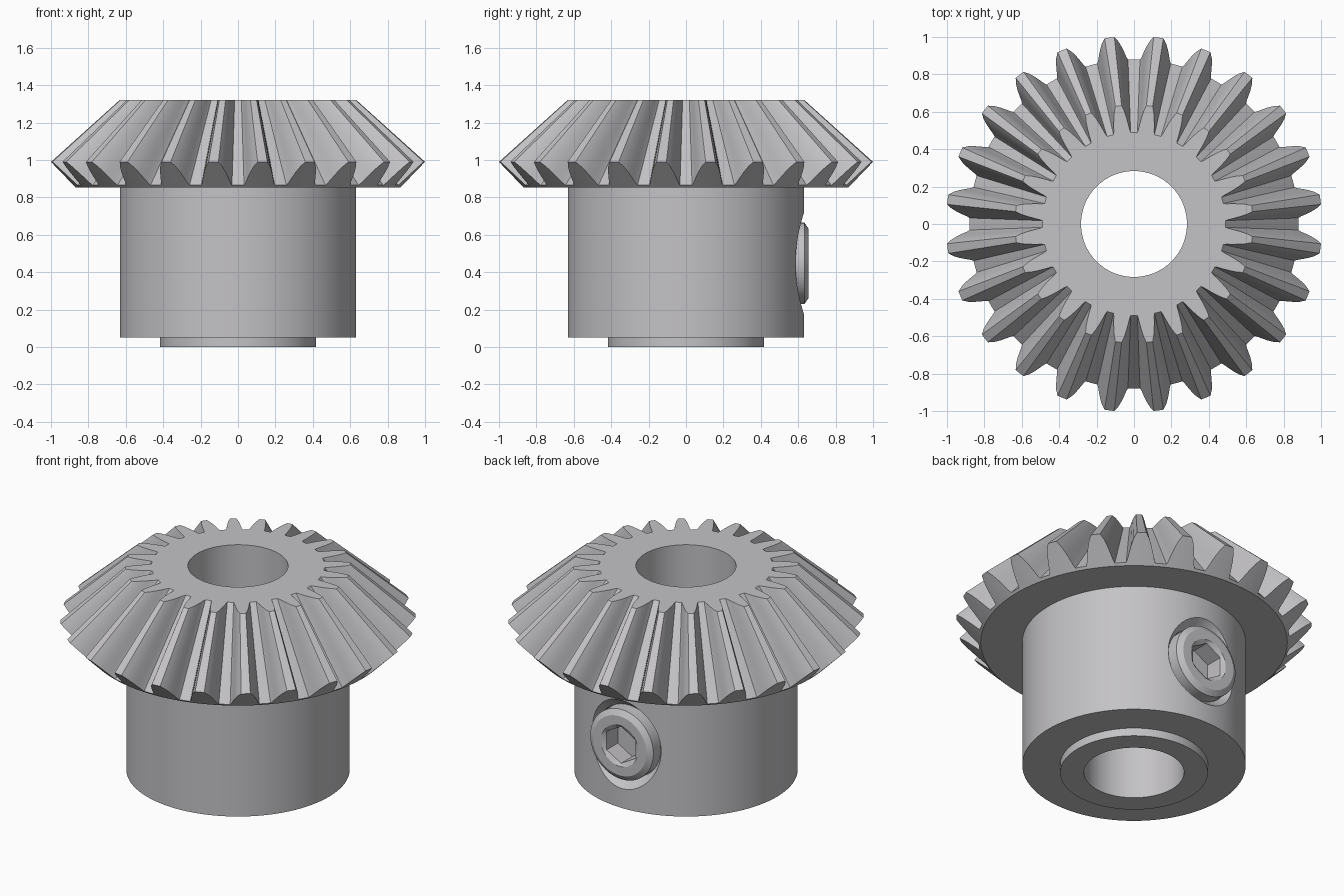
import bpy, bmesh
from math import cos, sin, radians, pi

if "Cube" in bpy.data.objects:
    bpy.data.objects.remove(bpy.data.objects["Cube"])

steel = bpy.data.materials.new("light grey steel")
steel.use_nodes = True
steel.diffuse_color = (0.55, 0.54, 0.56, 1)
steel.node_tree.nodes["Principled BSDF"].inputs["Base Color"].default_value = (0.55, 0.54, 0.56, 1)


def loft(name, rings, ring_closed=False, cap_ends=False):
    """Skin a series of equally long closed rings of points."""
    bm = bmesh.new()
    rows = [[bm.verts.new(p) for p in ring] for ring in rings]
    pairs = list(zip(rows, rows[1:]))
    if ring_closed:
        pairs.append((rows[-1], rows[0]))
    for a, b in pairs:
        for i in range(len(a)):
            j = (i + 1) % len(a)
            bm.faces.new((a[i], a[j], b[j], b[i]))
    if cap_ends:
        bm.faces.new(rows[0])
        bm.faces.new(rows[-1])
    bmesh.ops.recalc_face_normals(bm, faces=bm.faces)
    mesh = bpy.data.meshes.new(name)
    bm.to_mesh(mesh)
    bm.free()
    mesh.materials.append(steel)
    obj = bpy.data.objects.new(name, mesh)
    bpy.context.collection.objects.link(obj)
    return obj


def activate(obj):
    bpy.ops.object.select_all(action="DESELECT")
    obj.select_set(True)
    bpy.context.view_layer.objects.active = obj


# Tooth outline on the back cone: (degrees from tooth centre, radius)
TEETH, APEX, TOP = 24, 1.89, 1.32
half = [(1.5, 1.005), (2.6, 0.98), (3.5, 0.95), (4.25, 0.92),
        (4.9, 0.893), (5.4, 0.88), (6.5, 0.88)]
tooth = [(-a, r) for a, r in reversed(half)] + [(0, 1.005)] + half + [(7.5, 0.88)]
pitch = 360 / TEETH
outline = [(radians(pitch * (n + 0.5) + a), r) for n in range(TEETH) for a, r in tooth]


def circle(radius, z):
    return [(radius * cos(a), radius * sin(a), z) for a, _ in outline]


# Tooth ends: outer end on the back cone, inner end shrunk towards the apex
outer, inner = [], []
for a, r in outline:
    z = r - 0.015
    k = (APEX - TOP) / (APEX - z)
    outer.append((r * cos(a), r * sin(a), z))
    inner.append((k * r * cos(a), k * r * sin(a), TOP))

# Gear body: toothed cone, hub, boss and through bore in one skin
gear = loft("gear_body", [
    circle(0.283, TOP), inner, outer, circle(0.867, 0.852),
    circle(0.632, 0.852), circle(0.632, 0.05), circle(0.418, 0.05),
    circle(0.418, 0), circle(0.283, 0)], ring_closed=True)

# Countersunk screw hole in the back of the hub
SCREW_Z, SIDES = 0.447, 48


def screw_ring(radius, y, hexagon=False):
    pts = []
    for i in range(SIDES):
        a = 2 * pi * i / SIDES
        r = radius
        if hexagon:
            r *= cos(pi / 6) / cos(a % (pi / 3) - pi / 6)
        pts.append((r * sin(a), y, SCREW_Z + r * cos(a)))
    return pts


cutter = loft("hole_cutter", [screw_ring(0.22, 0.4), screw_ring(0.22, 0.563),
                              screw_ring(0.33, 0.7)], cap_ends=True)
cutter.hide_render = True
hole = gear.modifiers.new("screw hole", "BOOLEAN")
hole.operation = "DIFFERENCE"
hole.solver = "EXACT"
hole.object = cutter
activate(gear)
bpy.ops.object.modifier_apply(modifier=hole.name)
bpy.data.objects.remove(cutter)

# Set screw with chamfered rim and hexagonal socket
screw = loft("set_screw", [
    screw_ring(0.218, 0.39), screw_ring(0.218, 0.633), screw_ring(0.185, 0.655),
    screw_ring(0.128, 0.655), screw_ring(0.115, 0.64, True),
    screw_ring(0.115, 0.53, True)], cap_ends=True)

for obj in (gear, screw):
    activate(obj)
    bpy.ops.object.shade_smooth_by_angle(angle=radians(25))
